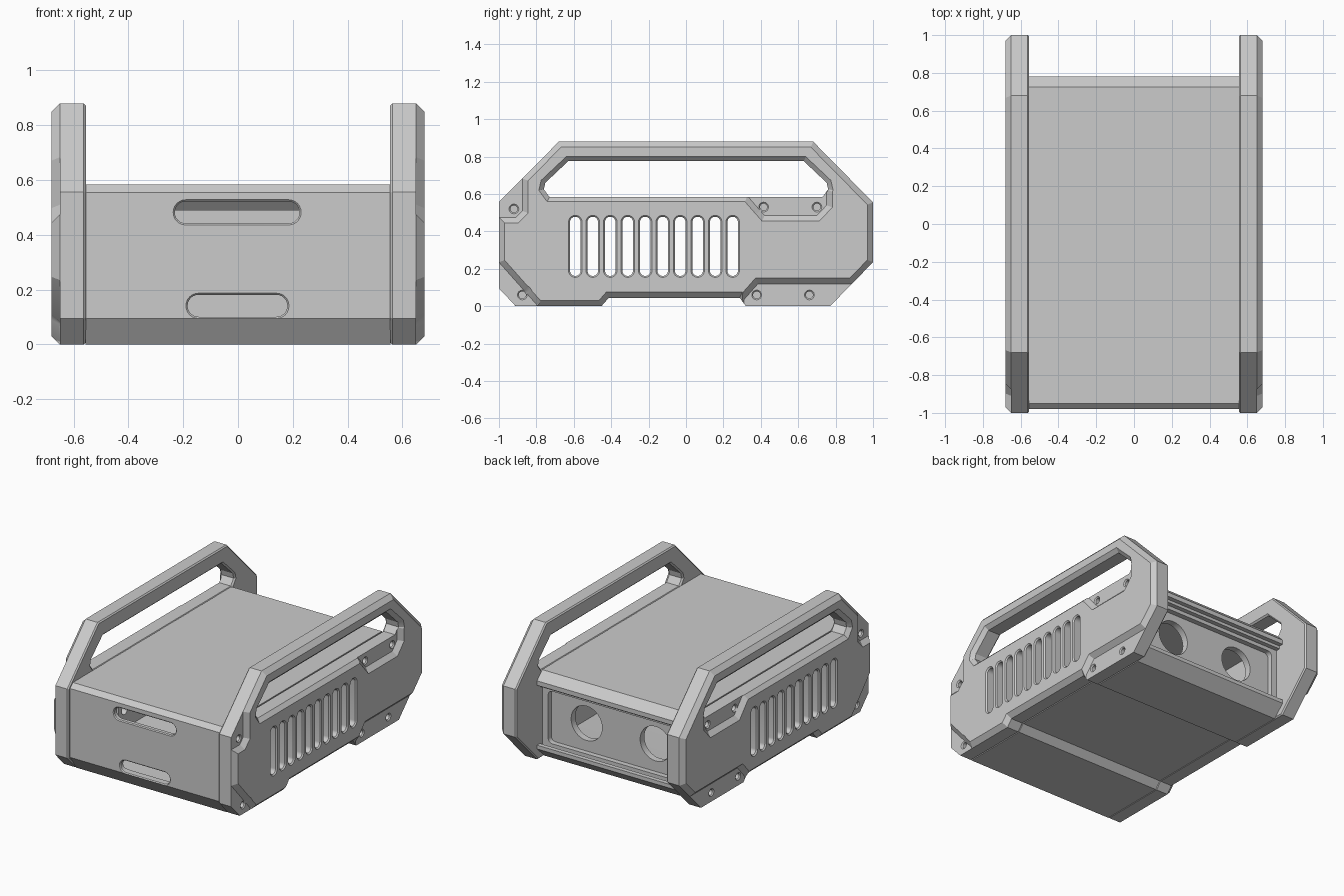
import bpy, bmesh, math
from mathutils import Vector

if "Cube" in bpy.data.objects:
    bpy.data.objects.remove(bpy.data.objects["Cube"])

grey = bpy.data.materials.new("plain grey")
grey.diffuse_color = (0.6, 0.6, 0.6, 1)
grey.use_nodes = True
grey.node_tree.nodes["Principled BSDF"].inputs["Base Color"].default_value = grey.diffuse_color


def inset(pts, d):
    """Move every edge of a closed 2D outline inwards by d (outwards if negative)."""
    p = [Vector(q) for q in pts]
    n = len(p)
    area = sum(p[i].x * p[(i + 1) % n].y - p[(i + 1) % n].x * p[i].y for i in range(n))
    s = 1 if area > 0 else -1
    norm = []
    for i in range(n):
        e = (p[(i + 1) % n] - p[i]).normalized()
        norm.append(Vector((-e.y, e.x)) * s)
    return [p[i] + (norm[i - 1] + norm[i]) * d / (1 + norm[i - 1].dot(norm[i]))
            for i in range(n)]


def prism(name, pts, levels, axis="x"):
    """Loft an outline along an axis through (position, inset) levels."""
    bm = bmesh.new()
    rings = []
    for pos, d in levels:
        ring = inset(pts, d)
        rings.append([bm.verts.new((pos, a, b) if axis == "x" else (a, pos, b))
                      for a, b in ring])
    n = len(pts)
    for r0, r1 in zip(rings, rings[1:]):
        for i in range(n):
            j = (i + 1) % n
            bm.faces.new((r0[i], r0[j], r1[j], r1[i]))
    bm.faces.new(rings[0])
    bm.faces.new(rings[-1])
    bmesh.ops.recalc_face_normals(bm, faces=bm.faces)
    me = bpy.data.meshes.new(name)
    bm.to_mesh(me)
    bm.free()
    me.materials.append(grey)
    ob = bpy.data.objects.new(name, me)
    bpy.context.collection.objects.link(ob)
    return ob


def stadium(cx, cz, w, h, r=None, n=6):
    """Rounded rectangle outline; full round ends by default."""
    r = r or min(w, h) / 2 - 0.0005
    pts = []
    for k, (sx, sz) in enumerate(((1, 1), (-1, 1), (-1, -1), (1, -1))):
        for i in range(n + 1):
            t = math.pi / 2 * (k + i / n)
            pts.append((cx + sx * (w / 2 - r) + r * math.cos(t),
                        cz + sz * (h / 2 - r) + r * math.sin(t)))
    return pts


def circle(cx, cz, r, n=24):
    return [(cx + r * math.cos(2 * math.pi * i / n), cz + r * math.sin(2 * math.pi * i / n))
            for i in range(n)]


def cut(ob, cutters):
    bpy.context.view_layer.objects.active = ob
    for c in cutters:
        c.hide_render = True
        m = ob.modifiers.new("cut", "BOOLEAN")
        m.operation, m.solver, m.object = "DIFFERENCE", "EXACT", c
        bpy.ops.object.modifier_apply(modifier=m.name)
        bpy.data.objects.remove(c)


def smooth(ob):
    bpy.ops.object.select_all(action="DESELECT")
    ob.select_set(True)
    bpy.context.view_layer.objects.active = ob
    bpy.ops.object.shade_smooth_by_angle(angle=math.radians(25))


# Side panel with chamfered outer rim
outline = [(-1, .557), (-.68, .88), (.68, .88), (1, .555), (1, .235), (.77, 0),
           (.32, 0), (.287, .045), (-.413, .045), (-.452, 0), (-.91, 0), (-1, .095)]
panel = prism("side_panels", outline, [(.555, .008), (.563, 0), (.65, 0), (.68, .03)])

# Handle opening
handle = [(-.76, .625), (-.752, .66), (-.63, .775), (.63, .775), (.752, .66),
          (.76, .625), (.73, .584), (-.73, .584)]
cutters = [prism("handle_cutter", handle,
                 [(.5, -.01), (.555, -.01), (.565, 0), (.655, 0), (.70, -.045)])]

# Recessed corner pockets
pockets = [
    [(-1.2, .475), (-.91, .475), (-.875, .51), (-.875, 1), (-1.2, 1)],
    [(-1.2, .46), (-.80, .01), (-.80, -.2), (-1.2, -.2)],
    [(.31, .61), (.42, .485), (.70, .485), (.752, .54), (.752, .61)],
    [(.31, .035), (.385, .12), (1.1, .12), (1.1, -.2), (.31, -.2)],
]
cutters += [prism("pocket_cutter", p, [(.65, 0), (.70, -.05)]) for p in pockets]

# Vent slots
cutters += [prism("vent_cutter", stadium(-.592 + .0935 * i, .32, .056, .316),
                  [(.5, 0), (.672, 0), (.70, -.028)]) for i in range(10)]

# Countersunk screw holes
for y, z in ((-.92, .52), (-.875, .06), (.415, .53), (.70, .53), (.378, .06), (.66, .06)):
    cutters.append(prism("screw_cutter", circle(y, z, .019),
                         [(.59, 0), (.643, 0), (.70, -.057)]))
cut(panel, cutters)
smooth(panel)
panel.modifiers.new("mirror", "MIRROR")

# Hollow body shell, open at the back
shell = [(.78, .50), (.78, .53), (.725, .584), (-.95, .584), (-.98, .555), (-.98, .095),
         (-.912, 0), (-.452, 0), (-.413, .045), (.287, .045), (.32, 0), (.70, 0),
         (.78, .075), (.78, .10), (.75, .10), (.75, .08), (.70, .07), (-.90, .07),
         (-.95, .12), (-.95, .535), (-.93, .555), (.63, .555), (.70, .48), (.75, .48),
         (.75, .50)]
body = prism("body_shell", shell, [(-.556, 0), (.556, 0)])

# Two hand slots in the front wall
flare = [(-1.0, -.026), (-.974, 0), (-.9, 0)]
cut(body, [prism("front_slot_cutter", stadium(-.003, .482, .455, .08), flare, "y"),
           prism("front_slot_cutter", stadium(-.002, .141, .364, .08), flare, "y")])
smooth(body)

# Recessed back plate with two round ports
back = prism("back_plate", [(-.556, .065), (.556, .065), (.556, .49), (-.556, .49)],
             [(.64, 0), (.72, 0)], "y")
cuts = [prism("recess_cutter", stadium(0, .28, 1.03, .35, .03), [(.685, 0), (.75, 0)], "y")]
cuts += [prism("port_cutter", circle(x, .29, .115, 32), [(.5, 0), (.8, 0)], "y")
         for x in (-.255, .255)]
cut(back, cuts)
smooth(back)
